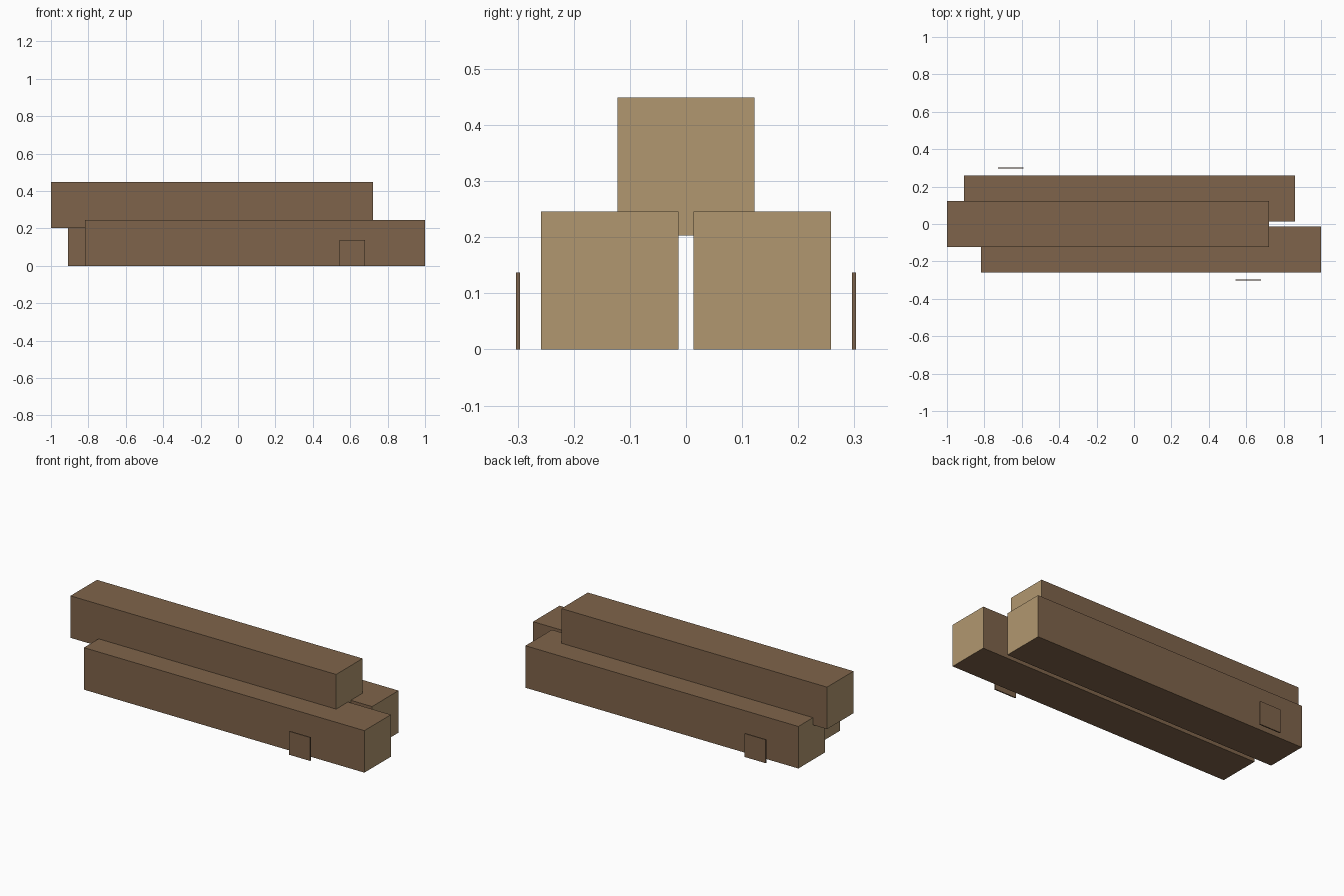
import bpy
import bmesh
from mathutils import Vector

if "Cube" in bpy.data.objects:
    bpy.data.objects.remove(bpy.data.objects["Cube"])


def make_material(name, color):
    m = bpy.data.materials.new(name)
    m.diffuse_color = (*color, 1.0)
    m.use_nodes = True
    m.node_tree.nodes["Principled BSDF"].inputs["Base Color"].default_value = m.diffuse_color
    return m


bark = make_material("brown_wood", (0.212, 0.127, 0.069))
cut = make_material("tan_cut_wood", (0.440, 0.310, 0.160))


def box(name, x, y, z, cut_ends=False):
    """Box between (min, max) ranges; optionally with pale sawn ends."""
    size = Vector((x[1] - x[0], y[1] - y[0], z[1] - z[0]))
    bm = bmesh.new()
    bmesh.ops.create_cube(bm, size=1.0)
    bmesh.ops.scale(bm, vec=size, verts=bm.verts)
    bm.normal_update()
    for f in bm.faces:
        f.material_index = 1 if cut_ends and abs(f.normal.x) > 0.9 else 0
    mesh = bpy.data.meshes.new(name)
    bm.to_mesh(mesh)
    bm.free()
    mesh.materials.append(bark)
    if cut_ends:
        mesh.materials.append(cut)
    ob = bpy.data.objects.new(name, mesh)
    ob.location = (sum(x) / 2, sum(y) / 2, sum(z) / 2)
    bpy.context.collection.objects.link(ob)
    return ob


# Two beams on the ground and one resting in the gap above them
box("front_beam", (-0.818, 1.0), (-0.258, -0.013), (0, 0.246), True)
box("back_beam", (-0.909, 0.86), (0.013, 0.258), (0, 0.246), True)
box("top_beam", (-1.0, 0.722), (-0.1225, 0.1225), (0.203, 0.449), True)

# Thin stakes standing beside the stack
box("front_stake", (0.544, 0.68), (-0.303, -0.296), (0, 0.137))
box("back_stake", (-0.728, -0.592), (0.296, 0.303), (0, 0.137))
